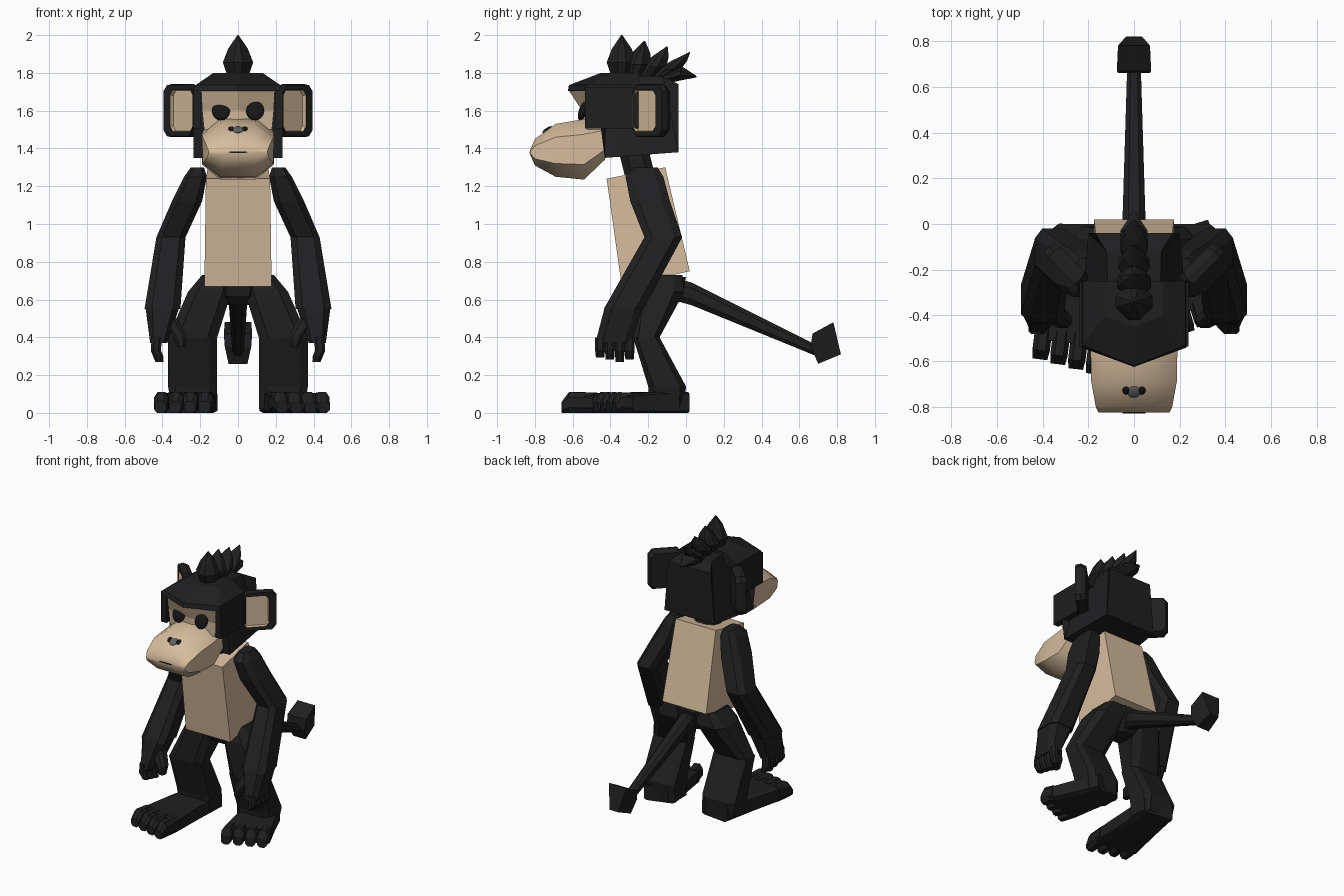
import bpy, bmesh
from math import radians

cube = bpy.data.objects.get("Cube")
if cube:
    bpy.data.objects.remove(cube, do_unlink=True)


def material(name, *colour):
    mat = bpy.data.materials.new(name)
    mat.use_nodes = True
    mat.diffuse_color = (*colour, 1)
    shader = mat.node_tree.nodes["Principled BSDF"]
    shader.inputs["Base Color"].default_value = (*colour, 1)
    shader.inputs["Roughness"].default_value = .9
    return mat


FUR = material("black fur", .014, .014, .015)
SKIN = material("tan skin", .67, .5, .335)
NOSE = material("nose grey", .12, .12, .12)
EYE = material("eye black", .008, .008, .008)


def finish(name, bm, materials, smooth=None):
    """Turn a bmesh into a named object, optionally smooth below an angle."""
    bmesh.ops.recalc_face_normals(bm, faces=bm.faces)
    mesh = bpy.data.meshes.new(name)
    bm.to_mesh(mesh)
    bm.free()
    for mat in materials:
        mesh.materials.append(mat)
    if smooth:
        mesh.shade_smooth()
        mesh.set_sharp_from_angle(angle=radians(smooth))
    part = bpy.data.objects.new(name, mesh)
    bpy.context.collection.objects.link(part)
    return part


def skin_rings(bm, rings):
    """Join rings of points into a closed skin; return the faces in order."""
    rings = [[bm.verts.new(point) for point in ring] for ring in rings]
    faces = [bm.faces.new(rings[0])]
    for low, high in zip(rings, rings[1:]):
        for i in range(len(low)):
            faces.append(bm.faces.new((low[i - 1], low[i], high[i], high[i - 1])))
    faces.append(bm.faces.new(rings[-1]))
    return faces


def loft(name, sections, mat=FUR, upright=True, corner=.5, smooth=None, inset=None):
    """Loft chamfered rectangles: (x, y, z, half width, half depth)."""
    quarter = [complex(1, corner), complex(corner, 1)]
    outline = [p * 1j ** turn for turn in range(4) for p in quarter]
    rings = []
    for x, y, z, width, depth in sections:
        if upright:
            ring = [(x + p.real * width, y + p.imag * depth, z) for p in outline]
        else:
            ring = [(x + p.real * width, y, z + p.imag * depth) for p in outline]
        rings.append(ring)
    bm = bmesh.new()
    faces = skin_rings(bm, rings)
    if inset:
        # The last step and its cap take the second material
        for face in faces[-len(outline) - 1:]:
            face.material_index = 1
    return finish(name, bm, [mat, inset] if inset else [mat], smooth)


def middle(name, sections, **options):
    """Loft on the centre line: (y, z, half width, half depth)."""
    return loft(name, [(0, *section) for section in sections], **options)


def prism(name, profile, mat=FUR):
    """Side profile of (y, z, half width) spanned from right to left."""
    bm = bmesh.new()
    skin_rings(bm, [[(side * w, y, z) for y, z, w in profile] for side in (-1, 1)])
    bmesh.ops.triangulate(bm, faces=bm.faces)
    return finish(name, bm, [mat])


def ridged(name, rows, back, mat):
    """Pointed front (half width, side y, centre y, z) closed to a flat back."""
    bm = bmesh.new()
    skin_rings(bm, [[(-w, back, z), (-w, edge, z), (0, ridge, z), (w, edge, z), (w, back, z)]
                    for w, edge, ridge, z in rows])
    return finish(name, bm, [mat])


def ball(name, location, size, mat, tilt):
    bm = bmesh.new()
    bmesh.ops.create_uvsphere(bm, u_segments=16, v_segments=8, radius=1)
    part = finish(name, bm, [mat], 60)
    part.location, part.scale = location, size
    part.rotation_euler.x = radians(tilt)


# Torso, neck and pelvis
prism("torso", [(-.42, 1.24, .17), (-.11, 1.3, .16), (.02, .75, .175), (-.34, .67, .178)], SKIN)
middle("neck", [(-.23, 1.2, .08, .08), (-.28, 1.4, .08, .08)])
middle("pelvis", [(-.14, .57, .07, .07), (-.14, .62, .12, .12), (-.14, .72, .15, .14)])

# Head block with cheeks, then the pointed brow above the face
prism("head", [(-.43, 1.35, .235), (-.04, 1.38, .2), (-.04, 1.74, .17), (-.12, 1.78, .12),
               (-.42, 1.79, .11), (-.46, 1.73, .22), (-.45, 1.5, .235)])
ridged("brow", [(.23, -.54, -.625, 1.705), (.225, -.53, -.62, 1.735), (.13, -.4, -.45, 1.8)],
       -.25, FUR)
ridged("face_mask", [(.18, -.52, -.54, 1.5), (.19, -.52, -.55, 1.6), (.195, -.53, -.62, 1.706)],
       -.45, SKIN)

# Muzzle, nose and mouth
middle("muzzle", [(-.43, 1.445, .185, .105), (-.54, 1.395, .19, .16), (-.69, 1.39, .187, .14),
                  (-.8, 1.38, .167, .07), (-.825, 1.38, .155, .012)],
       mat=SKIN, upright=False, smooth=50)
ball("nose", (0, -.735, 1.5), (.03, .03, .009), NOSE, 33)
middle("mouth", [(y, 1.38, .05, .004) for y in (-.82, -.828)], mat=EYE, upright=False)

# Crest of leaf-shaped tufts, leaning further back one after another
for i in range(4):
    root, lean, rise, width = .06 * i - .34, .06 * i, .24 - .03 * i, .08 - .006 * i
    middle(f"crest_tuft_{i + 1}",
           [(root + lean * t, 1.76 + rise * t, width * k, width * k)
            for t, k in ((0, .6), (.4, 1), (.7, .65), (1, .04))], corner=.3)
middle("crest_tuft_rear", [(-.16, 1.76, .05, .03), (-.03, 1.8, .06, .04), (.055, 1.78, .004, .004)],
       upright=False, corner=.3)

# Tail with a blocky end
middle("tail", [(-.08, .66, .05, .06), (.03, .63, .05, .06), (.68, .335, .03, .03)], upright=False)
prism("tail_end", [(.66, .35, .07), (.67, .42, .075), (.78, .48, .07), (.82, .31, .035),
                   (.7, .26, .05)])

for s, side in ((1, "left"), (-1, "right")):
    def limb(name, sections, **options):
        return loft(f"{side}_{name}", [(s * x, *rest) for x, *rest in sections], **options)

    # Eye, nostril and the temple plate framing the face
    ball(f"{side}_eye", (s * .09, -.545, 1.6), (.048, .022, .055), EYE, -20)
    ball(f"{side}_nostril", (s * .035, -.728, 1.504), (.016, .02, .009), EYE, 33)
    limb("temple", [(.217, y, 1.615, .022, .11) for y in (-.535, -.25)], upright=False, corner=.95)

    # Ear: dished slab swept backwards, open towards the head
    ear = limb("ear", [(0, .035, 0, .1, .125), (0, 0, 0, .115, .14), (0, -.035, 0, .11, .135),
                       (-.025, -.035, 0, .085, .11), (-.025, -.012, 0, .083, .107)],
               upright=False, corner=.75, inset=SKIN)
    ear.location = (s * .293, -.18, 1.6)
    ear.rotation_euler.z = radians(45 * s)

    # Arm
    elbow = (.355, -.12, .93, .077, .1)
    limb("upper_arm", [elbow, (.27, -.19, 1.12, .08, .105), (.225, -.22, 1.25, .06, .1),
                       (.215, -.21, 1.3, .035, .06)], corner=.6)
    limb("forearm", [(.4, -.33, .55, .095, .105), elbow], corner=.6)

    # Hand: palm, four fingers and thumb
    limb("palm", [(.42, -.385, .37, .045, .095), (.4, -.33, .56, .09, .1)], corner=.6)
    for i in range(4):
        y = .052 * i - .455
        limb(f"finger_{i + 1}", [(.415, y, .27 + .012 * abs(i - 2), .022, .022),
                                 (.435, y, .33, .027, .026), (.43, y, .4, .027, .026)])
    limb("thumb", [(.3, -.43, .35, .02, .025), (.31, -.42, .41, .037, .035),
                   (.37, -.38, .5, .05, .045)])

    # Leg
    knee = (.24, -.21, .4, .13, .07)
    limb("thigh", [knee, (.15, -.14, .64, .115, .13), (.11, -.13, .73, .08, .11)], corner=.6)
    limb("shin", [(.23, -.1, .02, .12, .09), (.24, -.1, .14, .13, .1), knee], corner=.7)

    # Foot with four toes, the left one turned further out
    foot = [middle(f"{side}_foot", [(.01, .055, .11, .055), (-.25, .055, .13, .055),
                                    (-.52, .05, .155, .05)], upright=False, corner=.8)]
    for i in range(4):
        x, tip = .08 * i - .12, .012 * i - .645
        foot.append(limb(f"toe_{i + 1}", [(x, -.47, .053, .038, .053),
                                          (x, tip + .04, .055, .038, .055),
                                          (x, tip, .03, .032, .03)], upright=False))
    for part in foot:
        part.location = (s * .22, -.02, 0)
        part.rotation_euler.z = radians(17 if s > 0 else -7)
        part.scale.y = .68 if s > 0 else .97
